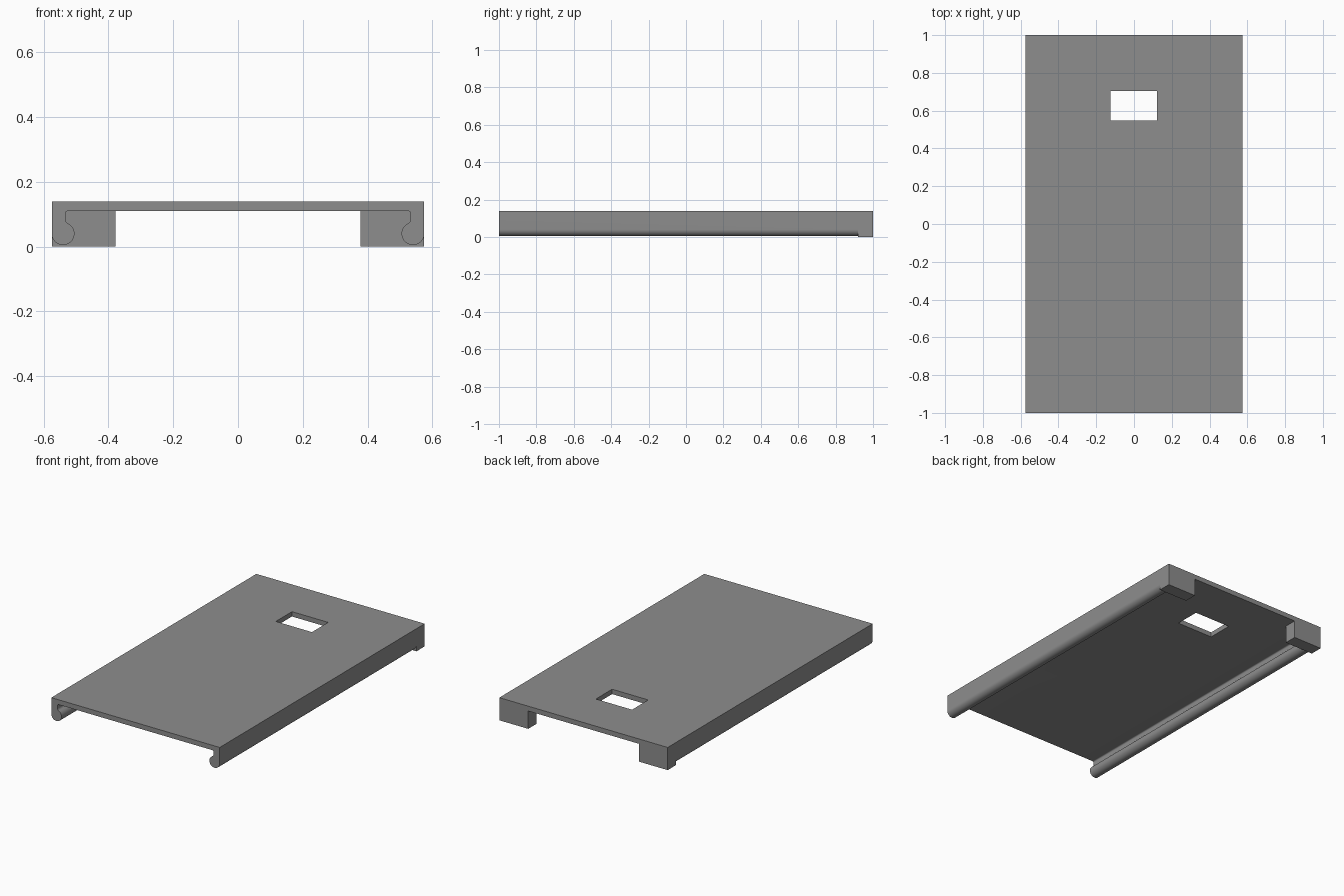
import bpy
import bmesh
import math

if "Cube" in bpy.data.objects:
    bpy.data.objects.remove(bpy.data.objects["Cube"])

W, TOP, UNDER = 0.575, 0.14, 0.11     # half width, plate top, plate underside
BEAD_R, BEAD_X, BEAD_Z = 0.035, 0.54, 0.04
NECK_X = 0.533                        # inner face of the rail neck

grey = bpy.data.materials.new("mid grey")
grey.diffuse_color = (0.27, 0.27, 0.27, 1)
grey.use_nodes = True
grey.node_tree.nodes["Principled BSDF"].inputs["Base Color"].default_value = grey.diffuse_color


def extrude_profile(name, points, y0, y1):
    """Extrude an x/z outline along y."""
    bm = bmesh.new()
    face = bm.faces.new([bm.verts.new((x, y0, z)) for x, z in points])
    ext = bmesh.ops.extrude_face_region(bm, geom=[face])
    moved = [v for v in ext["geom"] if isinstance(v, bmesh.types.BMVert)]
    bmesh.ops.translate(bm, verts=moved, vec=(0, y1 - y0, 0))
    bmesh.ops.recalc_face_normals(bm, faces=bm.faces)
    mesh = bpy.data.meshes.new(name)
    bm.to_mesh(mesh)
    bm.free()
    mesh.materials.append(grey)
    obj = bpy.data.objects.new(name, mesh)
    bpy.context.collection.objects.link(obj)
    return obj


def box(name, x0, x1, y0, y1, z0, z1):
    return extrude_profile(name, [(x0, z0), (x1, z0), (x1, z1), (x0, z1)], y0, y1)


def arc(cx, cz, r, a0, a1, n):
    return [(cx + r * math.cos(a0 + (a1 - a0) * i / n),
             cz + r * math.sin(a0 + (a1 - a0) * i / n)) for i in range(n + 1)]


# Right half outline: outer wall, round bead, blended neck, small corner fillet
blend = 0.015
bx = NECK_X - blend
bz = BEAD_Z + math.sqrt((BEAD_R + blend) ** 2 - (BEAD_X - bx) ** 2)
lean = math.atan2(bz - BEAD_Z, bx - BEAD_X)
fillet = 0.008
half = [(W, TOP)]
half += arc(BEAD_X, BEAD_Z, BEAD_R, 0, lean - 2 * math.pi, 28)
half += arc(bx, bz, blend, lean - math.pi, 0, 6)[1:]
half += arc(NECK_X - fillet, UNDER - fillet, fillet, 0, math.pi / 2, 5)
outline = half + [(-x, z) for x, z in reversed(half)]

# Plate with both side rails
cover = extrude_profile("sliding_cover", outline, -1, 1)


def combine(tool, operation):
    mod = cover.modifiers.new(operation.lower(), 'BOOLEAN')
    mod.object = tool
    mod.operation = operation
    mod.solver = 'EXACT'
    bpy.context.view_layer.objects.active = cover
    bpy.ops.object.modifier_apply(modifier=mod.name)
    bpy.data.objects.remove(tool, do_unlink=True)


# Stop blocks at the rear corners
for side in (-1, 1):
    xs = sorted((side * 0.378, side * W))
    combine(box("stop_block", xs[0], xs[1], 0.92, 1, 0, 0.125), 'UNION')

# Rectangular window through the plate
combine(box("window_cutter", -0.125, 0.122, 0.547, 0.705, 0.05, 0.2), 'DIFFERENCE')

# Smooth the round rails, keep the edges crisp
cover.select_set(True)
bpy.context.view_layer.objects.active = cover
bpy.ops.object.shade_smooth_by_angle(angle=math.radians(30))
